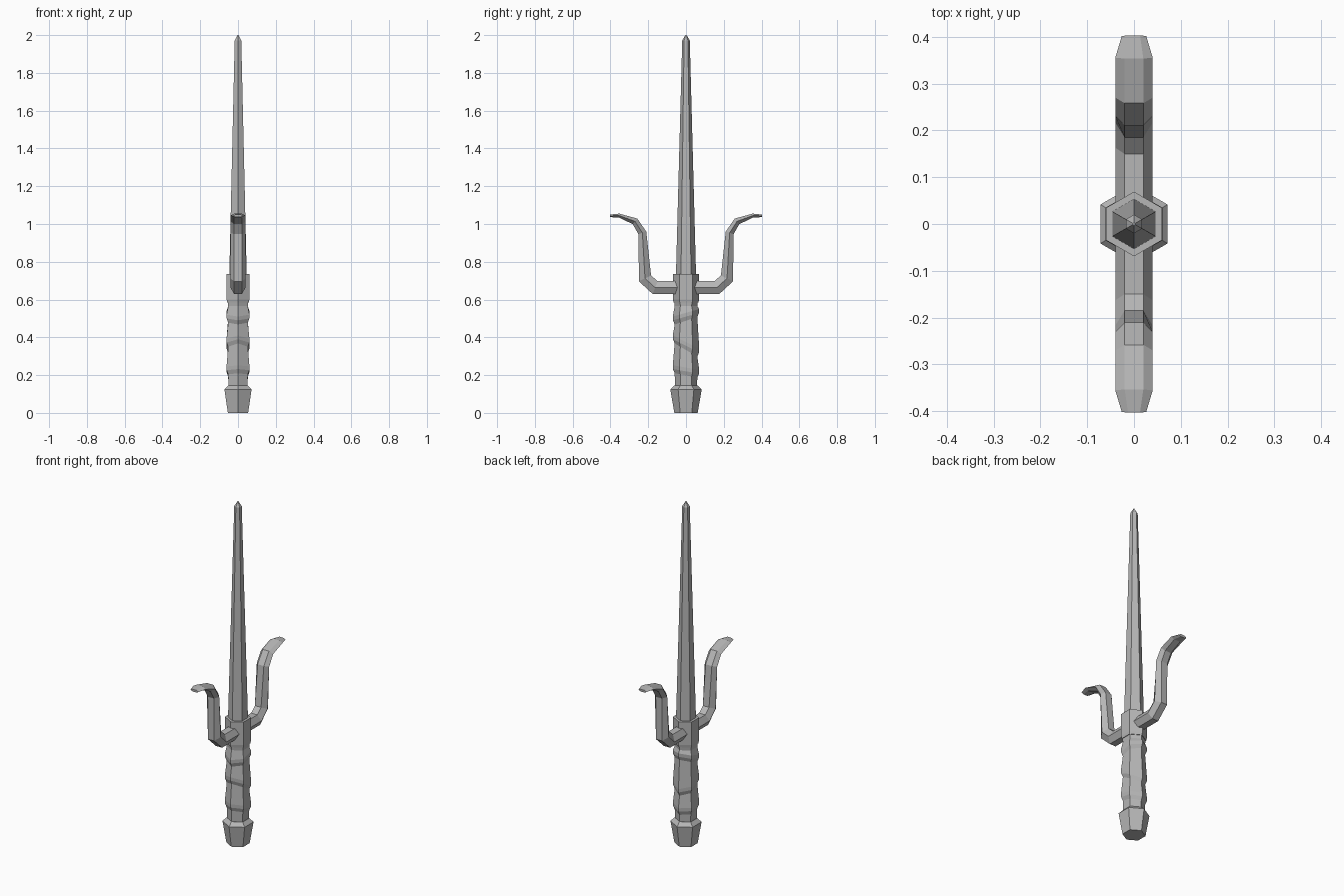
import bpy, bmesh, math
from mathutils import Vector

cube = bpy.data.objects.get("Cube")
if cube:
    bpy.data.objects.remove(cube, do_unlink=True)

steel = bpy.data.materials.new("steel_grey")
steel.use_nodes = True
GREY = (0.47, 0.47, 0.47, 1)
steel.diffuse_color = GREY
steel.node_tree.nodes["Principled BSDF"].inputs["Base Color"].default_value = GREY
SIDES = 6


def loft(name, rings):
    """Skin a list of equal-length point rings and cap both ends."""
    bm = bmesh.new()
    loops = [[bm.verts.new(p) for p in ring] for ring in rings]
    for a, b in zip(loops, loops[1:]):
        for i in range(SIDES):
            j = (i + 1) % SIDES
            bm.faces.new((a[i], a[j], b[j], b[i]))
    bm.faces.new(loops[0][::-1])
    bm.faces.new(loops[-1])
    bmesh.ops.remove_doubles(bm, verts=bm.verts, dist=0.0001)
    bmesh.ops.recalc_face_normals(bm, faces=bm.faces)
    mesh = bpy.data.meshes.new(name)
    bm.to_mesh(mesh)
    bm.free()
    mesh.materials.append(steel)
    obj = bpy.data.objects.new(name, mesh)
    bpy.context.collection.objects.link(obj)
    return obj


def hex_ring(radius, z, tilt=0.0):
    """Horizontal hexagon with corners on the y axis, optionally tilted along y."""
    ring = []
    for i in range(SIDES):
        a = math.pi / 2 + i * math.tau / SIDES
        ring.append((radius * math.cos(a), radius * math.sin(a), z + tilt * math.sin(a)))
    return ring


def turned(name, profile):
    return loft(name, [hex_ring(*p) for p in profile])


# Tapered blade with a pointed tip
turned("blade", [(0.054, 0.70), (0.020, 1.972), (0.003, 2.0)])

# Guard block
turned("guard", [(0.066, 0.585), (0.069, 0.60), (0.069, 0.735)])

# Grip: each wrapped section swells downwards, then steps in at a slanted ridge
grip = [(0.064, 0.60), (0.060, 0.565)]
for z, tilt in ((0.51, 0.02), (0.355, -0.035), (0.22, -0.012)):
    grip += [(0.070, z + 0.02, tilt), (0.069, z, tilt), (0.060, z - 0.022, tilt)]
grip.append((0.058, 0.13))
turned("grip", grip)

# Pommel
turned("pommel", [(0.062, 0), (0.083, 0.125), (0.060, 0.146)])

# Side prongs: path points as y, z, half width, half thickness
path = [
    (0.03, 0.663, 0.04, 0.034), (0.163, 0.663, 0.04, 0.034),
    (0.217, 0.712, 0.04, 0.033), (0.231, 0.953, 0.04, 0.021),
    (0.270, 1.014, 0.04, 0.018), (0.355, 1.045, 0.04, 0.010),
    (0.402, 1.043, 0.026, 0.007),
]


def prong(name, side):
    points = [Vector((0, side * y, z)) for y, z, w, t in path]
    rings = []
    for k, (y, z, width, thick) in enumerate(path):
        before = (points[k] - points[max(k - 1, 0)]).normalized()
        after = (points[min(k + 1, len(points) - 1)] - points[k]).normalized()
        along = (before + after).normalized()
        across = Vector((1, 0, 0)).cross(along)
        # widen mitred corners so that the bar keeps its thickness
        if before.length and after.length:
            thick /= max(along.dot(after), 0.7)
        ring = []
        for i in range(SIDES):
            a = i * math.tau / SIDES
            height = math.sin(a) / math.sin(math.pi / 3)
            ring.append(points[k] + Vector((width * math.cos(a), 0, 0)) + across * thick * height)
        rings.append(ring)
    loft(name, rings)


prong("front_prong", -1)
prong("back_prong", 1)
